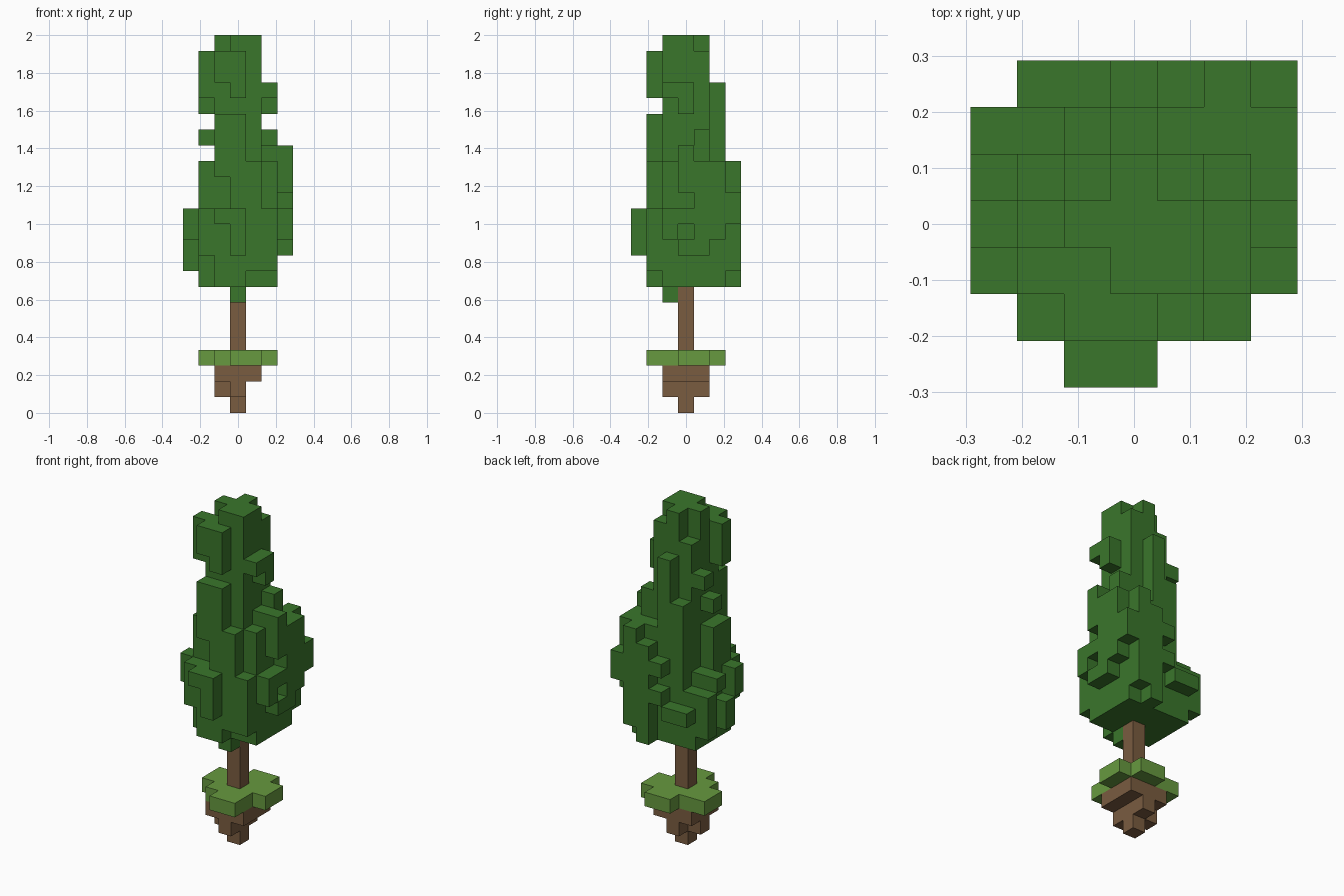
import bpy
import bmesh
from itertools import product

CELL = 1 / 12  # edge length of one cube

cube = bpy.data.objects.get("Cube")
if cube:
    bpy.data.objects.remove(cube, do_unlink=True)


def make_material(name, colour):
    material = bpy.data.materials.new(name)
    material.use_nodes = True
    material.diffuse_color = (*colour, 1)
    shader = material.node_tree.nodes["Principled BSDF"]
    shader.inputs["Base Color"].default_value = (*colour, 1)
    shader.inputs["Roughness"].default_value = 0.9
    return material


def fill(boxes):
    """Cells covered by boxes: first and last x, first and last y, bottom and top z."""
    cells = set()
    for x_min, x_max, y_min, y_max, bottom, top in boxes:
        cells.update(product(range(x_min, x_max + 1),
                             range(y_min, y_max + 1),
                             range(bottom, top)))
    return cells


def build(name, cells, material):
    """Skin a set of cells with only its outward-facing squares."""
    bm = bmesh.new()
    corners = {}

    def corner(point):
        if point not in corners:
            x, y, z = point
            corners[point] = bm.verts.new(((x - 0.5) * CELL, (y - 0.5) * CELL, z * CELL))
        return corners[point]

    for cell in cells:
        for axis, side in product(range(3), (0, 1)):
            neighbour = list(cell)
            neighbour[axis] += 2 * side - 1
            if tuple(neighbour) in cells:
                continue
            u_axis, v_axis = (axis + 1) % 3, (axis + 2) % 3
            loop = []
            for u, v in ((0, 0), (1, 0), (1, 1), (0, 1)):
                point = list(cell)
                point[axis] += side
                point[u_axis] += u
                point[v_axis] += v
                loop.append(corner(tuple(point)))
            bm.faces.new(loop if side else reversed(loop))

    # Merge coplanar squares into larger flat faces
    bmesh.ops.dissolve_limit(bm, angle_limit=0.01, verts=bm.verts, edges=bm.edges)
    mesh = bpy.data.meshes.new(name)
    bm.to_mesh(mesh)
    bm.free()
    mesh.materials.append(material)
    model_part = bpy.data.objects.new(name, mesh)
    bpy.context.collection.objects.link(model_part)


bark = make_material("bark brown", (0.195, 0.107, 0.051))
grass = make_material("grass green", (0.135, 0.32, 0.05))
leaf = make_material("leaf green", (0.042, 0.182, 0.024))

# Soil clump that tapers below the grass
soil_clump = fill([
    (0, 0, 0, 0, 0, 3),
    (0, 0, -1, 1, 1, 3),
    (-1, 0, 0, 0, 1, 3),
    (-1, 1, -1, 1, 2, 3),
])
build("soil_clump", soil_clump, bark)

# Grass tuft with uneven lobes
grass_disc = fill([
    (-1, 1, -1, 1, 3, 4),
    (0, 1, -2, -2, 3, 4),
    (0, 1, 2, 2, 3, 4),
    (2, 2, 0, 1, 3, 4),
    (-2, -2, 0, 1, 3, 4),
])
build("grass_disc", grass_disc, grass)

# Trunk
build("trunk", fill([(0, 0, 0, 0, 4, 8)]), bark)

# Foliage: solid heart and crown
heart = fill([
    (-1, 1, -1, 1, 8, 22),
    (-1, 0, -1, 0, 22, 23),
    (0, 1, -1, 1, 22, 23),
    (-1, 1, 0, 0, 23, 24),
    (0, 0, 1, 1, 23, 24),
    (0, 1, -1, -1, 23, 24),
    (0, 0, -1, -1, 7, 8),
])

# Foliage: clumps on the front
front_clumps = fill([
    (0, 0, -2, -2, 8, 19),
    (-1, -1, -2, -2, 8, 13),
    (-1, -1, -2, -2, 15, 19),
    (1, 1, -2, -2, 9, 16),
    (2, 2, -2, -2, 9, 13),
    (-2, -2, -2, -2, 10, 13),
    (0, 0, -3, -3, 10, 13),
    (-1, -1, -3, -3, 12, 13),
    (-1, 0, -2, -2, 21, 23),
    (0, 0, -2, -2, 20, 21),
])

# Foliage: clumps on the back
back_clumps = fill([
    (-2, -2, 2, 2, 8, 12),
    (-1, -1, 2, 2, 8, 18),
    (0, 0, 2, 2, 8, 21),
    (1, 2, 2, 2, 8, 16),
    (-2, -1, 3, 3, 10, 11),
    (0, 0, 3, 3, 11, 12),
    (0, 0, 3, 3, 13, 14),
    (1, 1, 3, 3, 8, 15),
    (2, 2, 3, 3, 9, 16),
])

# Foliage: clumps on the model's left
left_clumps = fill([
    (2, 2, -1, -1, 8, 16),
    (2, 2, 0, 0, 8, 17),
    (2, 2, 1, 1, 8, 18),
    (3, 3, -1, -1, 11, 13),
    (3, 3, 0, 0, 10, 11),
    (3, 3, 0, 0, 12, 13),
    (3, 3, 0, 0, 14, 17),
    (3, 3, 1, 1, 10, 16),
    (3, 3, 2, 2, 11, 16),
    (3, 3, 3, 3, 12, 14),
    (2, 2, -1, 0, 20, 21),
    (2, 2, 0, 0, 19, 20),
])

# Foliage: clumps on the model's right
right_clumps = fill([
    (-2, -2, -1, 0, 8, 16),
    (-2, -2, 1, 1, 8, 13),
    (-3, -3, -1, -1, 11, 13),
    (-3, -3, 0, 0, 9, 11),
    (-3, -3, 1, 1, 12, 13),
    (-3, -3, 2, 2, 9, 12),
    (-2, -2, 0, 0, 17, 18),
    (-2, -2, -1, -1, 20, 23),
    (-2, -2, 1, 1, 19, 20),
])

build("foliage", heart | front_clumps | back_clumps | left_clumps | right_clumps, leaf)
